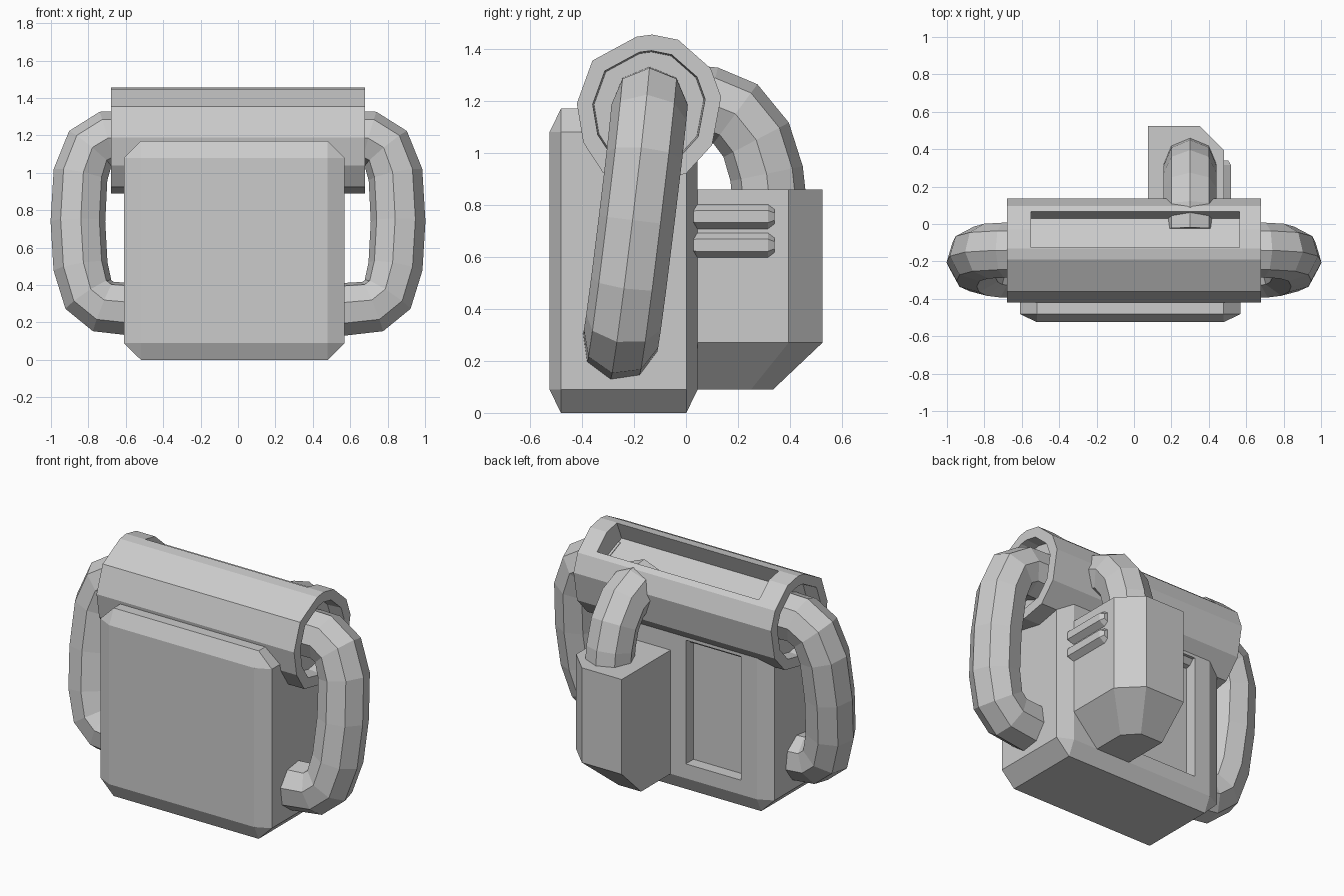
import bpy, bmesh, math
from mathutils import Matrix

if "Cube" in bpy.data.objects:
    bpy.data.objects.remove(bpy.data.objects["Cube"])


def finish(name, bm):
    bmesh.ops.recalc_face_normals(bm, faces=bm.faces)
    me = bpy.data.meshes.new(name)
    bm.to_mesh(me)
    bm.free()
    ob = bpy.data.objects.new(name, me)
    bpy.context.collection.objects.link(ob)
    return ob


def box(name, lo, hi, bevel=0.0, rot=0.0):
    # chamfered unit cube, then stretched to the bounds
    bm = bmesh.new()
    bmesh.ops.create_cube(bm, size=1)
    if bevel:
        bmesh.ops.bevel(bm, geom=bm.edges[:], offset=bevel, segments=1, affect='EDGES')
    size = [b - a for a, b in zip(lo, hi)]
    mid = [(a + b) / 2 for a, b in zip(lo, hi)]
    bm.transform(Matrix.Translation(mid) @ Matrix.Rotation(rot, 4, 'X') @ Matrix.Diagonal((*size, 1)))
    return finish(name, bm)


def loft(name, rings):
    # skin a list of equal-length rings and cap both ends
    bm = bmesh.new()
    rows = [[bm.verts.new(p) for p in ring] for ring in rings]
    n = len(rows[0])
    for a, b in zip(rows, rows[1:]):
        for i in range(n):
            j = (i + 1) % n
            bm.faces.new((a[i], a[j], b[j], b[i]))
    bm.faces.new(rows[0][::-1])
    bm.faces.new(rows[-1])
    return finish(name, bm)


def hose(name, pts, radius):
    cu = bpy.data.curves.new(name, 'CURVE')
    cu.dimensions = '3D'
    cu.bevel_depth = radius
    cu.bevel_resolution = 2
    cu.use_fill_caps = True
    sp = cu.splines.new('POLY')
    sp.points.add(len(pts) - 1)
    for p, co in zip(sp.points, pts):
        p.co = (*co, 1)
    sp.use_smooth = False
    ob = bpy.data.objects.new(name, cu)
    bpy.context.collection.objects.link(ob)
    bpy.ops.object.select_all(action='DESELECT')
    ob.select_set(True)
    bpy.context.view_layer.objects.active = ob
    bpy.ops.object.convert(target='MESH')
    return bpy.context.object


def cut(ob, cutter):
    m = ob.modifiers.new('cut', 'BOOLEAN')
    m.operation = 'DIFFERENCE'
    m.solver = 'EXACT'
    m.object = cutter
    bpy.ops.object.select_all(action='DESELECT')
    ob.select_set(True)
    bpy.context.view_layer.objects.active = ob
    bpy.ops.object.modifier_apply(modifier=m.name)
    bpy.data.objects.remove(cutter)


# main body with a recessed back panel
body = box('body', (-0.61, -0.525, 0), (0.57, 0.045, 1.17), bevel=0.077)
cut(body, box('panel_cutter', (-0.41, -0.03, 0.18), (-0.03, 0.2, 0.95)))

# horizontal drum with hollow ends
CY, CZ = -0.143, 1.175
profile = [(-0.42, 1.19), (-0.36, 1.355), (-0.19, 1.447), (-0.13, 1.455), (-0.03, 1.435),
           (0.095, 1.325), (0.135, 1.215), (0.10, 1.03), (0.0, 0.92), (-0.15, 0.89),
           (-0.32, 0.925), (-0.395, 1.04)]


def ring(x, s):
    return [(x, CY + (y - CY) * s, CZ + (z - CZ) * s) for y, z in profile]


drum = loft('drum', [ring(-0.59, 0.76), ring(-0.68, 0.78), ring(-0.68, 1),
                     ring(0.68, 1), ring(0.68, 0.78), ring(0.59, 0.76)])
# slot along the drum top, leaning back
cut(drum, box('slot_cutter', (-0.55, -0.136, 1.29), (0.565, 0.084, 1.53), rot=-0.4))

# side hoses from the drum ends to the lower body
side_path = [(0.55, -0.14, 1.185), (0.70, -0.14, 1.185), (0.79, -0.145, 1.13), (0.842, -0.16, 0.99),
             (0.856, -0.19, 0.74), (0.842, -0.22, 0.50), (0.80, -0.24, 0.35),
             (0.72, -0.25, 0.285), (0.50, -0.255, 0.265)]
for side, s in (('right', 1), ('left', -1)):
    hose(side + '_hose', [(s * x, y, z) for x, y, z in side_path], 0.147)

# back tank with tapered bottom
top = [(0.075, 0.0), (0.075, 0.525), (0.35, 0.525), (0.48, 0.395), (0.48, 0.0)]
low = [(0.075, 0.0), (0.075, 0.335), (0.23, 0.335), (0.31, 0.25), (0.31, 0.0)]
loft('tank', [[(x, y, z) for x, y in prof] for prof, z in ((low, 0.09), (top, 0.27), (top, 0.86))])

# hose from the tank over to the drum
hose('back_hose', [(0.30, 0.325, 0.78), (0.30, 0.31, 0.92), (0.30, 0.27, 1.05),
                   (0.30, 0.19, 1.15), (0.30, 0.09, 1.19), (0.30, -0.03, 1.20)], 0.142)

# two bars on the tank side
for i, z in enumerate((0.645, 0.755)):
    def hexagon(y, s):
        return [(0.48 + 0.045 * s * math.cos(a), y, z + 0.047 * s * math.sin(a))
                for a in (math.radians(30 + 60 * k) for k in range(6))]
    loft(f'tank_bar_{i + 1}', [hexagon(0.02, 0.8), hexagon(0.04, 1), hexagon(0.315, 1), hexagon(0.34, 0.6)])
